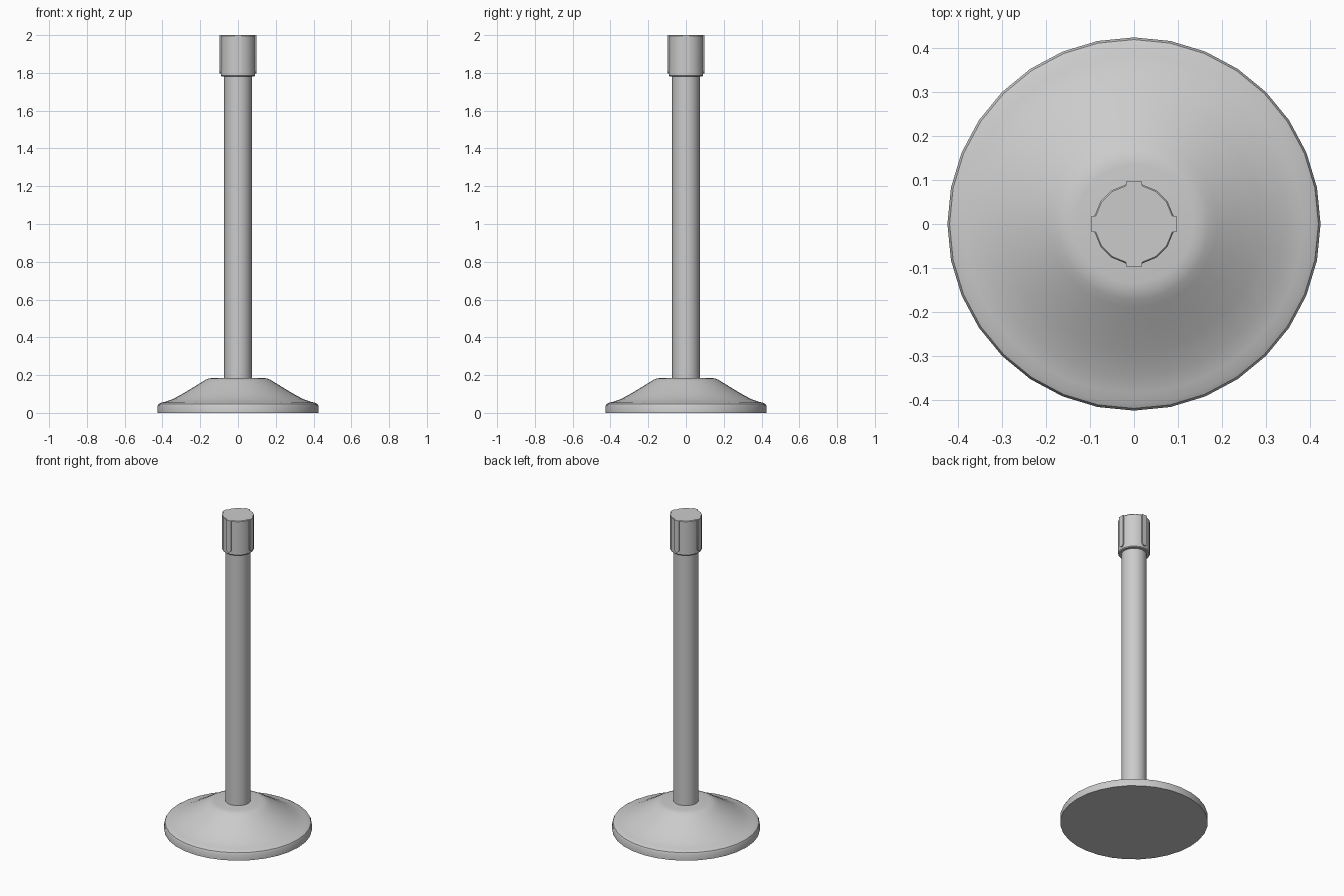
import bpy, bmesh, math

if "Cube" in bpy.data.objects:
    bpy.data.objects.remove(bpy.data.objects["Cube"], do_unlink=True)


def make_material(name, rgb):
    mat = bpy.data.materials.new(name)
    mat.use_nodes = True
    mat.diffuse_color = (*rgb, 1)
    mat.node_tree.nodes["Principled BSDF"].inputs["Base Color"].default_value = (*rgb, 1)
    return mat


grey = make_material("plain grey", (0.6, 0.6, 0.6))


def finish(bm, name, angle):
    bmesh.ops.recalc_face_normals(bm, faces=bm.faces)
    mesh = bpy.data.meshes.new(name)
    bm.to_mesh(mesh)
    bm.free()
    mesh.materials.append(grey)
    obj = bpy.data.objects.new(name, mesh)
    bpy.context.collection.objects.link(obj)
    bpy.ops.object.select_all(action="DESELECT")
    obj.select_set(True)
    bpy.context.view_layer.objects.active = obj
    bpy.ops.object.shade_smooth_by_angle(angle=math.radians(angle))
    return obj


def lathe(name, profile, sides, turn=0.0, angle=35):
    """Stack of rings from (radius, height) pairs, capped at both ends."""
    bm = bmesh.new()
    rings = []
    for r, z in profile:
        angles = [2 * math.pi * (i + turn) / sides for i in range(sides)]
        rings.append([bm.verts.new((r * math.cos(a), r * math.sin(a), z)) for a in angles])
    for low, high in zip(rings, rings[1:]):
        for i in range(sides):
            j = (i + 1) % sides
            bm.faces.new((low[i], low[j], high[j], high[i]))
    bm.faces.new(rings[0])
    bm.faces.new(rings[-1])
    return finish(bm, name, angle)


# Weighted foot with a rounded rim and a flared upper surface
lathe("base", [(0.425, 0), (0.425, 0.038), (0.42, 0.048), (0.408, 0.054),
               (0.385, 0.059), (0.345, 0.073), (0.29, 0.103), (0.235, 0.136),
               (0.19, 0.164), (0.172, 0.175), (0.155, 0.182), (0.135, 0.185)], 32)

# Upright post
lathe("post", [(0.073, 0.17), (0.073, 1.8)], 16)

# Belt head on top of the post
lathe("head", [(0.088, 1.78), (0.092, 1.785), (0.092, 1.996), (0.089, 2.0)], 16, turn=0.5)


# Four raised belt clips with rounded lower ends
def clip(name, turn):
    half, inner, outer = 0.018, 0.085, 0.097
    outline = [(half, 2.0), (-half, 2.0)]
    for k in range(7):
        a = math.pi * (1 + k / 6)
        outline.append((half * math.cos(a), 1.815 + half * math.sin(a)))
    bm = bmesh.new()
    back = [bm.verts.new((x, -inner, z)) for x, z in outline]
    front = [bm.verts.new((x, -outer, z)) for x, z in outline]
    bm.faces.new(back)
    bm.faces.new(front)
    for i in range(len(outline)):
        j = (i + 1) % len(outline)
        bm.faces.new((back[i], back[j], front[j], front[i]))
    obj = finish(bm, name, 35)
    obj.rotation_euler.z = turn


for index, side in enumerate(("front", "left", "back", "right")):
    clip(side + "_clip", index * math.pi / 2)
